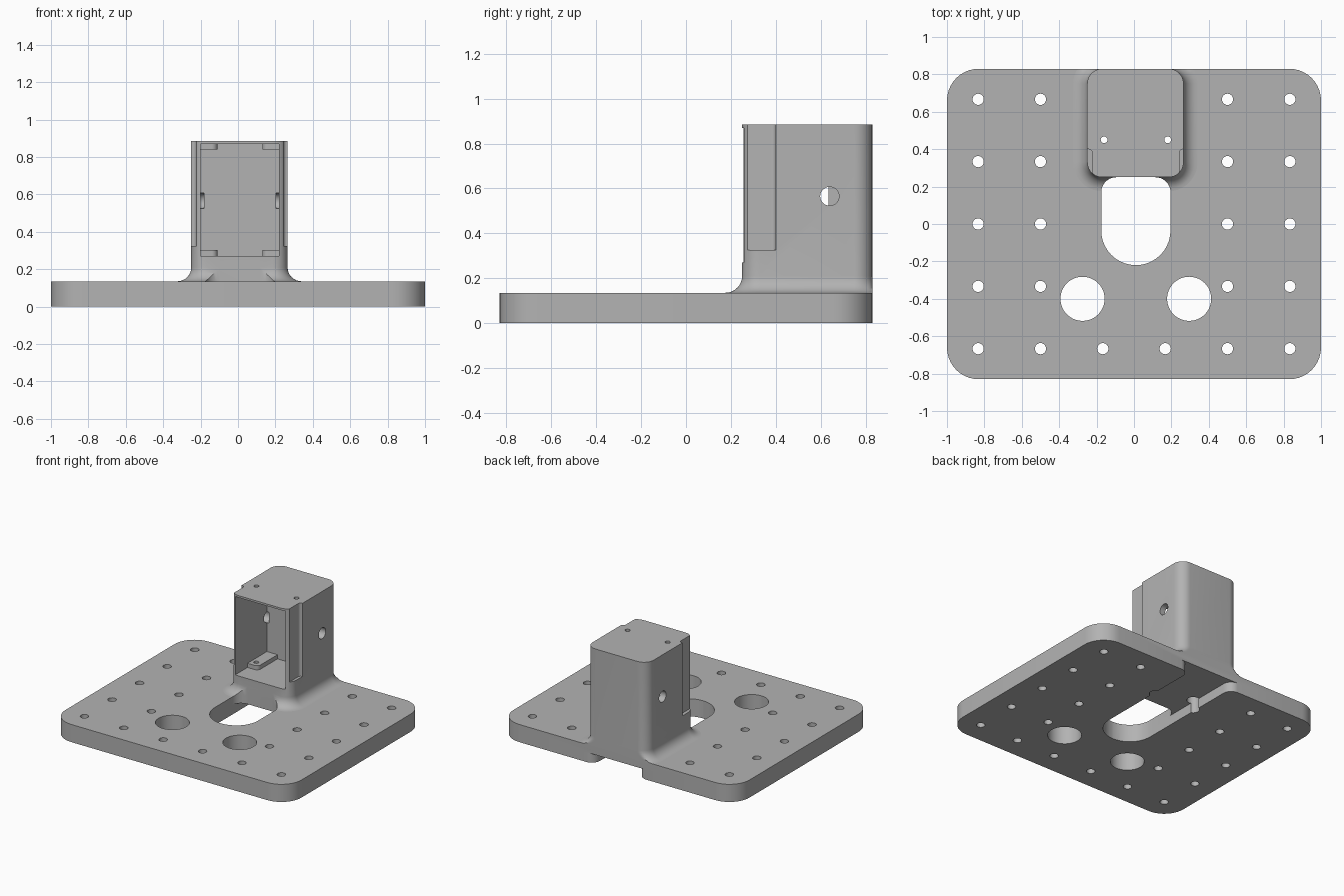
import bpy, bmesh, math
from math import sin, cos, pi

old = bpy.data.objects.get("Cube")
if old:
    bpy.data.objects.remove(old, do_unlink=True)

grey = bpy.data.materials.new("light grey")
grey.use_nodes = True
COLOUR = (0.45, 0.45, 0.45, 1)
grey.diffuse_color = COLOUR
grey.node_tree.nodes["Principled BSDF"].inputs["Base Color"].default_value = COLOUR


def rounded(x0, x1, y0, y1, radii, steps=10):
    """Rounded rectangle; radii run back right, back left, front left, front right."""
    corners = [(x1, y1, -1, -1), (x0, y1, 1, -1), (x0, y0, 1, 1), (x1, y0, -1, 1)]
    points = []
    for i, ((x, y, sx, sy), r) in enumerate(zip(corners, radii)):
        count = steps if r else 0
        for k in range(count + 1):
            a = (i + k / max(count, 1)) * pi / 2
            p = (x + sx * r + r * cos(a), y + sy * r + r * sin(a))
            if not points or math.dist(p, points[-1]) > 1e-5:
                points.append(p)
    return points


def circle(x, y, r, n=32):
    return [(x + r * cos(2 * pi * k / n), y + r * sin(2 * pi * k / n)) for k in range(n)]


def loft(name, layers):
    """Solid through a stack of (outline, z) layers with equal point counts."""
    bm = bmesh.new()
    rings = [[bm.verts.new((x, y, z)) for x, y in outline] for outline, z in layers]
    n = len(rings[0])
    for low, high in zip(rings, rings[1:]):
        for i in range(n):
            j = (i + 1) % n
            bm.faces.new((low[i], low[j], high[j], high[i]))
    bm.faces.new(rings[0][::-1])
    bm.faces.new(rings[-1])
    mesh = bpy.data.meshes.new(name)
    bm.to_mesh(mesh)
    bm.free()
    mesh.materials.append(grey)
    ob = bpy.data.objects.new(name, mesh)
    bpy.context.collection.objects.link(ob)
    return ob


def prism(name, outline, z0, z1):
    return loft(name, [(outline, z0), (outline, z1)])


def activate(ob):
    bpy.ops.object.select_all(action="DESELECT")
    ob.select_set(True)
    bpy.context.view_layer.objects.active = ob


def cut(ob, cutters):
    activate(ob)
    for c in cutters:
        mod = ob.modifiers.new("cut", "BOOLEAN")
        mod.operation, mod.solver, mod.object = "DIFFERENCE", "EXACT", c
        bpy.ops.object.modifier_apply(modifier=mod.name)


MID = 0.01                      # tower and slot axis
BACK, TOP = 0.83, 0.135         # plate back edge and thickness
SCREWS = (MID - 0.17, MID + 0.17)

# Base plate
plate = prism("base_plate", rounded(-1, 1, -BACK, BACK, [0.17] * 4), 0, TOP)

# Tower with a fillet flaring into the plate, flush with the back edge
FILLET = 0.075
layers = []
for k in range(9):
    a = k / 8 * pi / 2
    d = FILLET * (1 - sin(a))
    ring = rounded(MID - 0.26 - d, MID + 0.255 + d, 0.25 - d, BACK + d, [0.08 + d] * 4)
    layers.append(([(x, min(y, BACK)) for x, y in ring], TOP + FILLET * (1 - cos(a))))
layers.append((layers[-1][0], 0.885))
tower = loft("tower", layers)

# Shared cutters: central slot, screw shafts and screw head pockets
slot = prism("slot_cutter", rounded(MID - 0.185, MID + 0.185, -0.22, 0.25,
                                    [0.08, 0.08, 0.1849, 0.1849]), -0.1, 0.25)
shafts = [prism("screw_cutter", circle(x, 0.45, 0.018, 20), -0.1, 1) for x in SCREWS]
heads = [prism("head_cutter", circle(x, 0.45, 0.045), -0.1, 0.17) for x in SCREWS]

# Underside channel with rounded mouth at the back edge
mouth = 0.07
flare = [(MID + 0.185 + mouth * (1 - cos(t)), BACK - mouth + mouth * sin(t))
         for t in [k * pi / 16 for k in range(9)]]
right = [(MID + 0.185, 0.1)] + flare + [(flare[-1][0], BACK + 0.1)]
channel = prism("channel_cutter", right + [(2 * MID - x, y) for x, y in right[::-1]], -0.1, 0.075)

# Plate holes: mounting grid and two large openings
grid = [(s * x / 6, y / 3) for s in (-1, 1) for x in (3, 5) for y in range(-2, 3)]
grid += [(s / 6, -2 / 3) for s in (-1, 1)]
holes = [prism("mount_cutter", circle(x, y, 0.03, 24), -0.1, 0.3) for x, y in grid]
holes += [prism("opening_cutter", circle(MID + s * 0.285, -0.4, 0.118, 48), -0.1, 0.3)
          for s in (-1, 1)]
cut(plate, holes + [slot, channel] + heads)

# Tower cavity, narrowed front sides and side holes
cavity = prism("cavity_cutter", rounded(MID - 0.21, MID + 0.21, 0.1, 0.635, [0] * 4), 0.27, 0.87)
steps, side_holes = [], []
for s in (-1, 1):
    x0, x1 = sorted((MID + s * 0.233, MID + s * 0.4))
    radii = [0.02 if s < 0 else 0, 0 if s < 0 else 0.02, 0, 0]
    steps.append(prism("step_cutter", rounded(x0, x1, 0.1, 0.4, radii), 0.325, 1))
    bore = prism("bore_cutter", circle(0, 0, 0.042), -0.1, 0.1)
    bore.rotation_euler = (0, pi / 2, 0)
    bore.location = (MID + s * 0.293, 0.64, 0.565)
    side_holes.append(bore)
bpy.context.view_layer.update()
cut(tower, [slot, cavity] + steps + side_holes + shafts + heads)

# Screw tabs in the cavity corners
tabs = []
for side, x in zip(("right", "left"), SCREWS):
    x0, x1 = sorted((MID + (0.21 if x > MID else -0.21), x + (-0.05 if x > MID else 0.05)))
    radii = [0, 0, 0.0 if x > MID else 0, 0]
    radii[2 if x > MID else 3] = 0.03
    for level, z in (("lower", 0.27), ("upper", 0.84)):
        tab = prism(f"{level}_{side}_screw_tab", rounded(x0, x1, 0.4, 0.635, radii), z, z + 0.032)
        cut(tab, shafts)
        tabs.append(tab)

for c in [slot, channel, cavity] + shafts + heads + holes + steps + side_holes:
    bpy.data.objects.remove(c, do_unlink=True)

for ob in [plate, tower] + tabs:
    activate(ob)
    bpy.ops.object.shade_smooth_by_angle(angle=math.radians(30))
